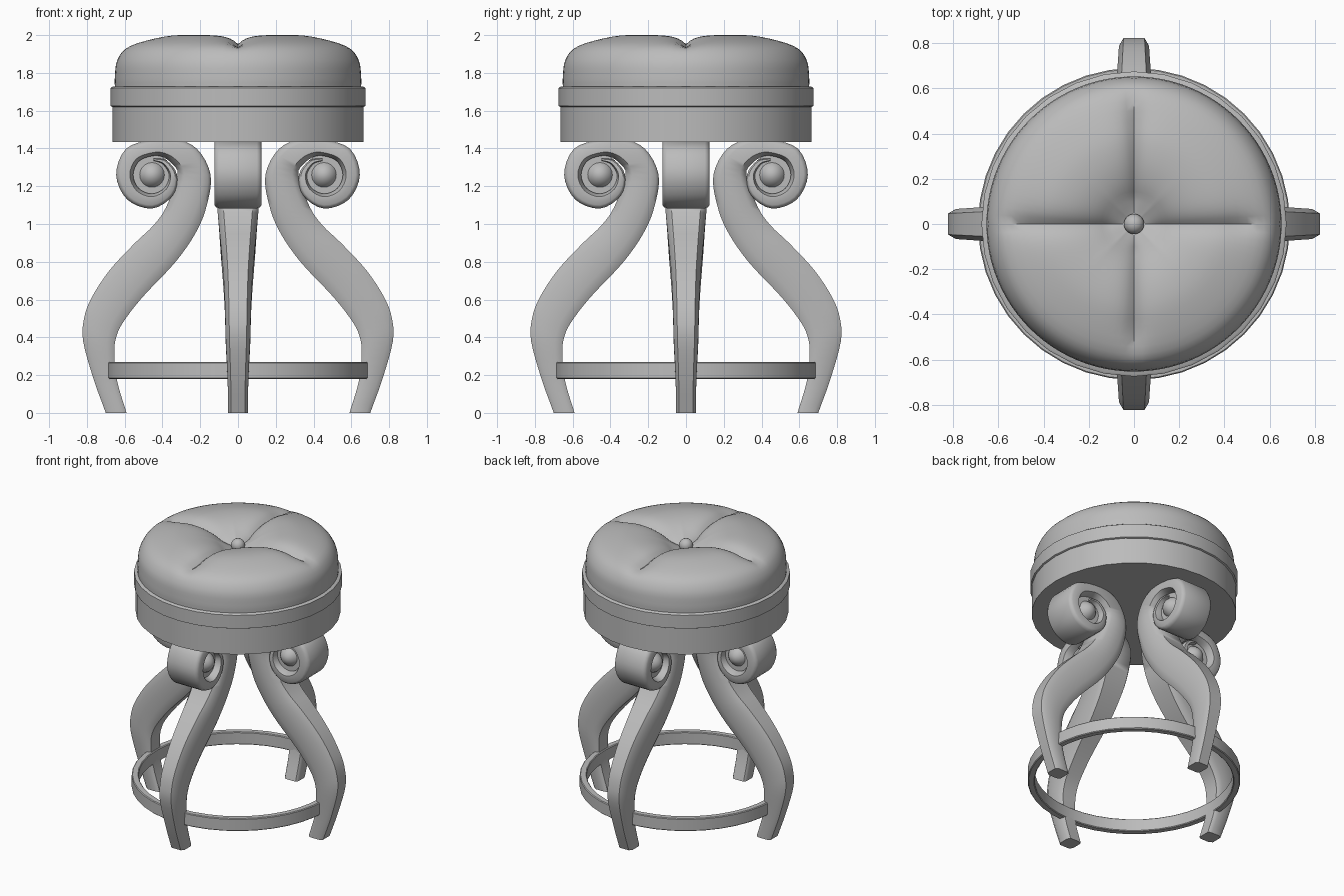
import bpy, bmesh
from math import sin, cos, pi, radians, exp
from mathutils import Vector, Matrix

cube = bpy.data.objects.get("Cube")
if cube:
    bpy.data.objects.remove(cube)

grey = bpy.data.materials.new("plain_grey")
grey.use_nodes = True
COLOUR = (0.5, 0.5, 0.5, 1)
grey.diffuse_color = COLOUR
grey.node_tree.nodes["Principled BSDF"].inputs["Base Color"].default_value = COLOUR


def finish(bm, name, angle=40):
    bmesh.ops.recalc_face_normals(bm, faces=bm.faces)
    mesh = bpy.data.meshes.new(name)
    bm.to_mesh(mesh)
    bm.free()
    mesh.materials.append(grey)
    obj = bpy.data.objects.new(name, mesh)
    bpy.context.collection.objects.link(obj)
    bpy.ops.object.select_all(action='DESELECT')
    obj.select_set(True)
    bpy.context.view_layer.objects.active = obj
    bpy.ops.object.shade_smooth_by_angle(angle=radians(angle))
    return obj


def bridge(bm, rings, closed=False):
    n = len(rings[0])
    pairs = list(zip(rings, rings[1:]))
    if closed:
        pairs.append((rings[-1], rings[0]))
    for a, b in pairs:
        for i in range(n):
            j = (i + 1) % n
            bm.faces.new((a[i], a[j], b[j], b[i]))


def spline(points, steps):
    """Catmull-Rom through the points, of any dimension."""
    pts = [Vector(p) for p in points]
    pts = [2 * pts[0] - pts[1]] + pts + [2 * pts[-1] - pts[-2]]
    out = []
    for p0, p1, p2, p3 in zip(pts, pts[1:], pts[2:], pts[3:]):
        for k in range(steps):
            t = k / steps
            out.append(0.5 * (2 * p1 + (p2 - p0) * t
                              + (2 * p0 - 5 * p1 + 4 * p2 - p3) * t * t
                              + (3 * p1 - p0 - 3 * p2 + p3) * t ** 3))
    return out + [pts[-2]]


def lathe(name, profile, segments, closed=False, height=None):
    bm = bmesh.new()
    rings = []
    for r, z in profile:
        ring = []
        for i in range(segments):
            a = 2 * pi * i / segments
            x, y = r * cos(a), r * sin(a)
            ring.append(bm.verts.new((x, y, z + (height(x, y) if height else 0))))
        rings.append(ring)
    bridge(bm, rings, closed)
    if not closed:
        bm.faces.new(rings[0])
        bm.faces.new(rings[-1])
    return finish(bm, name)


# Seat base with its slightly wider rim
lathe("seat_base", [(0.665, 1.435), (0.665, 1.63)], 32)
lathe("seat_rim", [(0.665, 1.62), (0.675, 1.625), (0.675, 1.72), (0.665, 1.727)], 32)


# Cushion with four folds pulled in by the button
def folds(x, y):
    r = (x * x + y * y) ** 0.5
    near = min(abs(x), abs(y))
    fade = min(1, r / 0.12) * max(0, min(1, (0.62 - r) / 0.15))
    return -0.05 * fade * exp(-near / 0.045)


cushion = spline([(0.652, 1.72), (0.652, 1.78), (0.638, 1.87), (0.575, 1.945),
                  (0.42, 1.993), (0.3, 2.0), (0.19, 1.98), (0.1, 1.94), (0.02, 1.895)], 4)
lathe("cushion", cushion, 96, height=folds)

bm = bmesh.new()
bmesh.ops.create_uvsphere(bm, u_segments=20, v_segments=12, radius=0.045,
                          matrix=Matrix.Translation((0, 0, 1.91)))
finish(bm, "cushion_button")

# Foot ring
lathe("foot_ring", [(0.645, 0.185), (0.65, 0.18), (0.685, 0.18), (0.69, 0.185),
                    (0.69, 0.265), (0.685, 0.27), (0.65, 0.27), (0.645, 0.265)], 40, closed=True)

# Leg stations: inner edge x z, outer edge x z, half width
stations = [
    (0.59, 0, 0.70, 0, 0.053), (0.64, 0.17, 0.765, 0.18, 0.055),
    (0.655, 0.33, 0.82, 0.38, 0.064), (0.635, 0.43, 0.815, 0.5, 0.067),
    (0.58, 0.52, 0.775, 0.61, 0.07), (0.49, 0.63, 0.68, 0.755, 0.077),
    (0.33, 0.8, 0.545, 0.9, 0.09), (0.22, 0.96, 0.45, 0.99, 0.1),
    (0.165, 1.1, 0.38, 1.09, 0.11)]
# Scroll stations: angle, outer radius, inner radius, half width
CX, CZ = 0.455, 1.26
for deg, r_out, r_in, w in [
        (180, 0.31, 0.135, 0.118), (150, 0.275, 0.12, 0.124), (120, 0.225, 0.11, 0.125),
        (90, 0.187, 0.1, 0.125), (45, 0.195, 0.1, 0.125), (0, 0.19, 0.1, 0.125),
        (-45, 0.185, 0.1, 0.125), (-90, 0.178, 0.1, 0.125), (-135, 0.155, 0.095, 0.12),
        (-180, 0.132, 0.09, 0.115), (-225, 0.108, 0.08, 0.108), (-265, 0.088, 0.075, 0.1)]:
    c, s = cos(radians(deg)), sin(radians(deg))
    stations.append((CX + r_out * c, CZ + r_out * s, CX + r_in * c, CZ + r_in * s, w))

# Chamfered section: position across the thickness, fraction of the half width
half = [(0, 0.8), (0.09, 0.93), (0.24, 1), (0.8, 1), (1, 0.7)]
section = half + [(t, -v) for t, v in reversed(half)]


def scroll_matrix(turn):
    return turn @ Matrix.Translation((CX, 0, CZ)) @ Matrix.Rotation(pi / 2, 4, 'X')


path = spline(stations, 4)
for k, side in enumerate(("left", "back", "right", "front")):
    turn = Matrix.Rotation(k * pi / 2, 4, 'Z')
    bm = bmesh.new()
    rings = []
    for xi, zi, xo, zo, w in path:
        rings.append([bm.verts.new(turn @ Vector((xi + (xo - xi) * t, v * w, zi + (zo - zi) * t)))
                      for t, v in section])
    bridge(bm, rings)
    bm.faces.new(rings[0])
    bm.faces.new(rings[-1])
    finish(bm, side + "_leg", 50)

    # Recessed web behind the scroll, and its rounded eye
    bm = bmesh.new()
    bmesh.ops.create_cone(bm, cap_ends=True, segments=24, radius1=0.11, radius2=0.11,
                          depth=0.15, matrix=scroll_matrix(turn))
    finish(bm, side + "_scroll_web")
    bm = bmesh.new()
    bmesh.ops.create_uvsphere(bm, u_segments=24, v_segments=12, radius=0.084,
                              matrix=scroll_matrix(turn) @ Matrix.Diagonal((1, 1, 1.45, 1)))
    finish(bm, side + "_scroll_eye")
